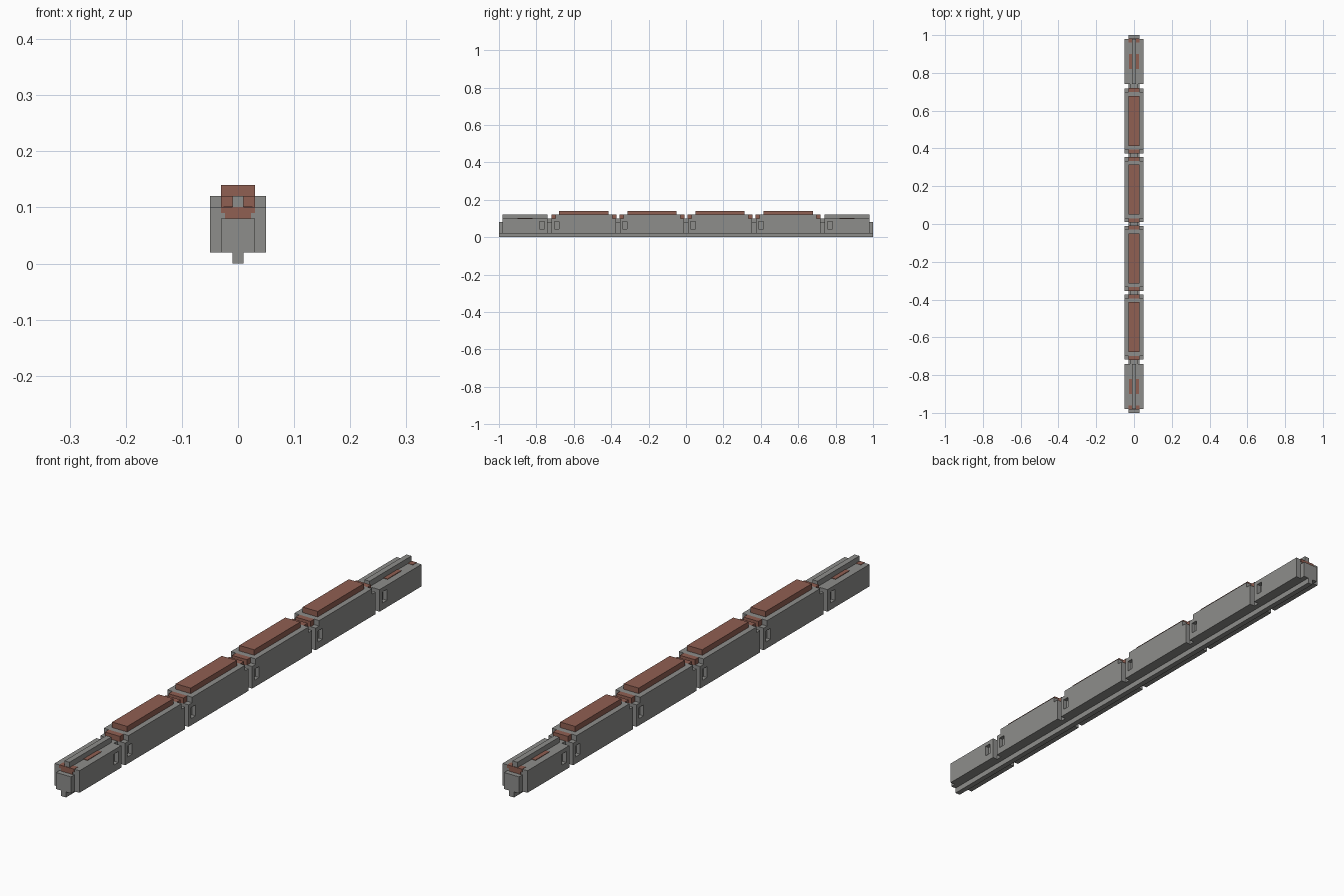
import bpy

old = bpy.data.objects.get("Cube")
if old:
    bpy.data.objects.remove(old, do_unlink=True)


def material(name, rgb):
    mat = bpy.data.materials.new(name)
    mat.use_nodes = True
    color = (*rgb, 1)
    mat.diffuse_color = color
    mat.node_tree.nodes["Principled BSDF"].inputs["Base Color"].default_value = color
    return mat


grey = material("stone_grey", (0.27, 0.27, 0.26))
red = material("brick_red", (0.28, 0.115, 0.085))


def box(name, xs, ys, zs, mat):
    """Axis-aligned block given by its low and high limits."""
    spans = (sorted(xs), sorted(ys), sorted(zs))
    bpy.ops.mesh.primitive_cube_add(size=1, location=[sum(s) / 2 for s in spans])
    ob = bpy.context.object
    ob.name = name
    for v in ob.data.vertices:
        for i, s in enumerate(spans):
            v.co[i] *= s[1] - s[0]
    ob.data.materials.append(mat)
    return ob


def cut_door(body, side, y):
    """Recess a small door into one long side of a car."""
    cutter = box("door_cutter", (side * 0.035, side * 0.07),
                 (y - 0.0125, y + 0.0125), (0.045, 0.085), grey)
    cutter.hide_render = True
    mod = body.modifiers.new("door", "BOOLEAN")
    mod.operation = "DIFFERENCE"
    mod.solver = "EXACT"
    mod.object = cutter
    bpy.context.view_layer.objects.active = body
    bpy.ops.object.modifier_apply(modifier=mod.name)
    bpy.data.objects.remove(cutter, do_unlink=True)


WIDE, MID, THIN = (-0.05, 0.05), (-0.03, 0.03), (-0.01, 0.01)

# Bottom rail along the full length
box("bottom_rail", THIN, (-1, 1), (0, 0.02), grey)

# Middle cars
for n, c in enumerate((-0.546, -0.182, 0.182, 0.546), 1):
    body = box(f"car_body_{n}", WIDE, (c - 0.172, c + 0.172), (0.02, 0.1), grey)
    for side in (-1, 1):
        cut_door(body, side, c - side * 0.145)
    box(f"car_top_{n}", WIDE, (c - 0.152, c + 0.152), (0.1, 0.12), grey)
    box(f"car_roof_{n}", MID, (c - 0.132, c + 0.132), (0.12, 0.14), red)
    for end in (-1, 1):
        box(f"roof_step_{n}", MID, (c + end * 0.152, c + end * 0.174), (0.1, 0.12), red)

# Couplers between the cars
for n, c in enumerate((-0.73, -0.364, 0, 0.364, 0.73), 1):
    box(f"coupler_{n}", MID, (c - 0.015, c + 0.015), (0.02, 0.08), grey)
    box(f"coupler_cap_{n}", (-0.02, 0.02), (c - 0.015, c + 0.015), (0.08, 0.1), grey)

# End cars, mirrored front and back
for end, label in ((-1, "front"), (1, "back")):
    body = box(f"{label}_car_body", WIDE, (end * 0.74, end * 0.98), (0.02, 0.1), grey)
    for side in (-1, 1):
        cut_door(body, side, end * 0.77)
        # Red inlays either side of the ridge
        box(f"{label}_inlay", (side * 0.01, side * 0.026),
            (end * 0.82, end * 0.9), (0.099, 0.102), red)
    box(f"{label}_ridge", THIN, (end * 0.74, end * 0.98), (0.1, 0.12), grey)
    box(f"{label}_nose", MID, (end * 0.97, end), (0.02, 0.08), grey)
    # Red panel above the nose
    box(f"{label}_panel", MID, (end * 0.96, end * 0.982), (0.09, 0.101), red)
    box(f"{label}_panel_base", (-0.023, 0.023), (end * 0.96, end * 0.982), (0.08, 0.09), red)
